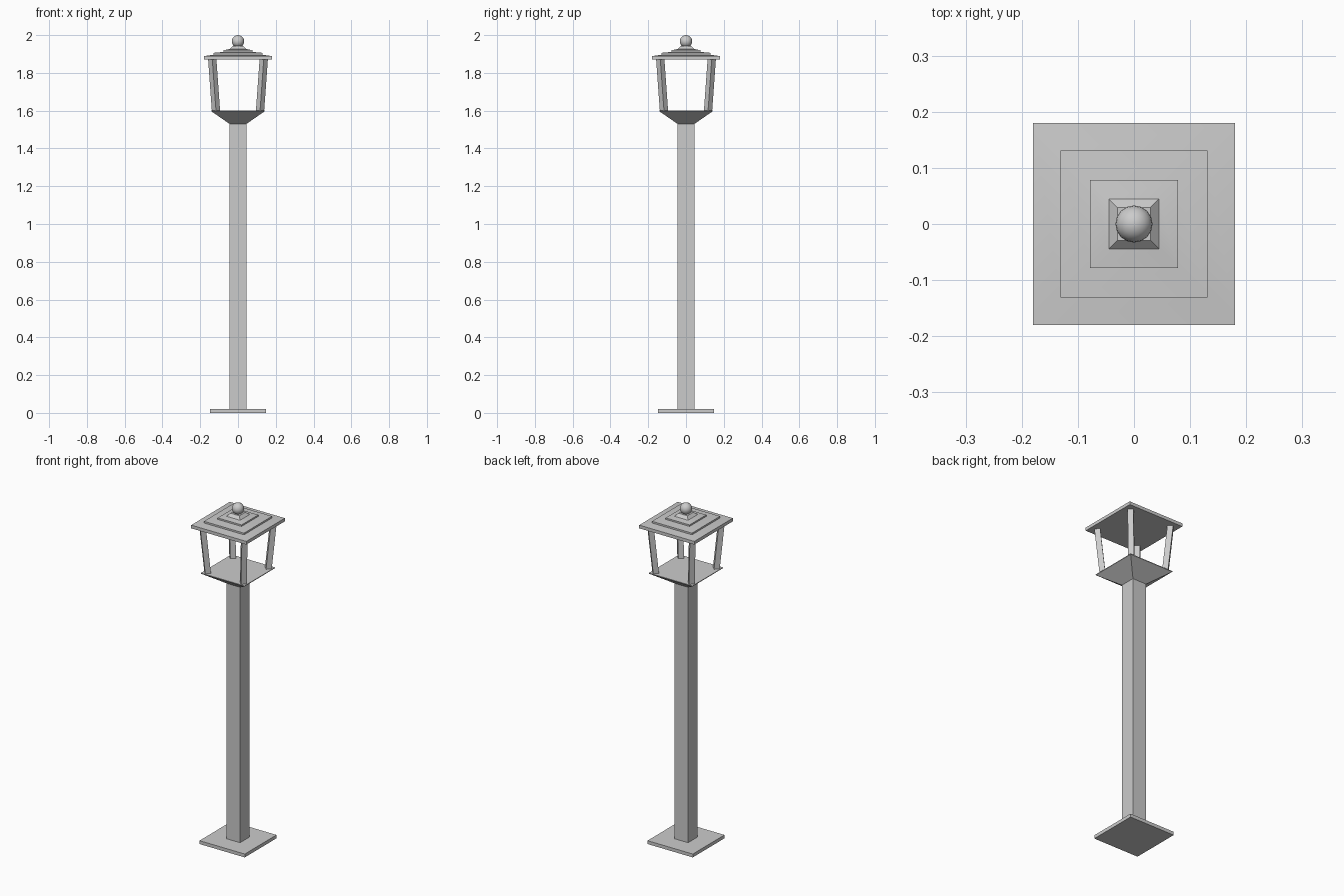
import bpy, bmesh, math

if "Cube" in bpy.data.objects:
    bpy.data.objects.remove(bpy.data.objects["Cube"])

def square_loft(name, profile, smooth=None):
    """Stack square rings given as (half width, z), capped at both ends."""
    bm = bmesh.new()
    rings = [[bm.verts.new((sx * h, sy * h, z)) for sx, sy in ((-1, -1), (1, -1), (1, 1), (-1, 1))]
             for h, z in profile]
    for a, b in zip(rings, rings[1:]):
        for i in range(4):
            j = (i + 1) % 4
            bm.faces.new((a[i], a[j], b[j], b[i]))
    bm.faces.new(rings[0][::-1])
    bm.faces.new(rings[-1])
    mesh = bpy.data.meshes.new(name)
    bm.to_mesh(mesh)
    bm.free()
    ob = bpy.data.objects.new(name, mesh)
    bpy.context.collection.objects.link(ob)
    if smooth:
        bpy.ops.object.select_all(action='DESELECT')
        ob.select_set(True)
        bpy.context.view_layer.objects.active = ob
        bpy.ops.object.shade_smooth_by_angle(angle=math.radians(smooth))
    return ob

# Foot, post and flared lantern tray
square_loft("base_plate", [(0.148, 0), (0.148, 0.02)])
square_loft("post", [(0.045, 0.02), (0.045, 1.535)])
square_loft("lantern_tray", [(0.045, 1.53), (0.143, 1.598), (0.143, 1.602)])

# Stepped roof with a neck for the ball
square_loft("roof", [(0.18, 1.87), (0.18, 1.889), (0.131, 1.896), (0.131, 1.906),
                     (0.078, 1.911), (0.078, 1.92), (0.045, 1.926), (0.029, 1.942)], 30)

# Four outward-leaning corner bars, square section turned to the diagonal
for k, side in enumerate(("front_right", "back_right", "back_left", "front_left")):
    bar = square_loft("corner_bar_" + side, [(0.0155, 1.60), (0.0155, 1.875)])
    for v in bar.data.vertices:
        v.co.x += 0.165 if v.co.z < 1.7 else 0.193
    bar.rotation_euler.z = math.radians(-45 + 90 * k)

# Ball finial
bpy.ops.mesh.primitive_uv_sphere_add(segments=16, ring_count=10, radius=0.033, location=(0, 0, 1.967))
bpy.context.object.name = "ball_finial"
bpy.ops.object.shade_smooth()
